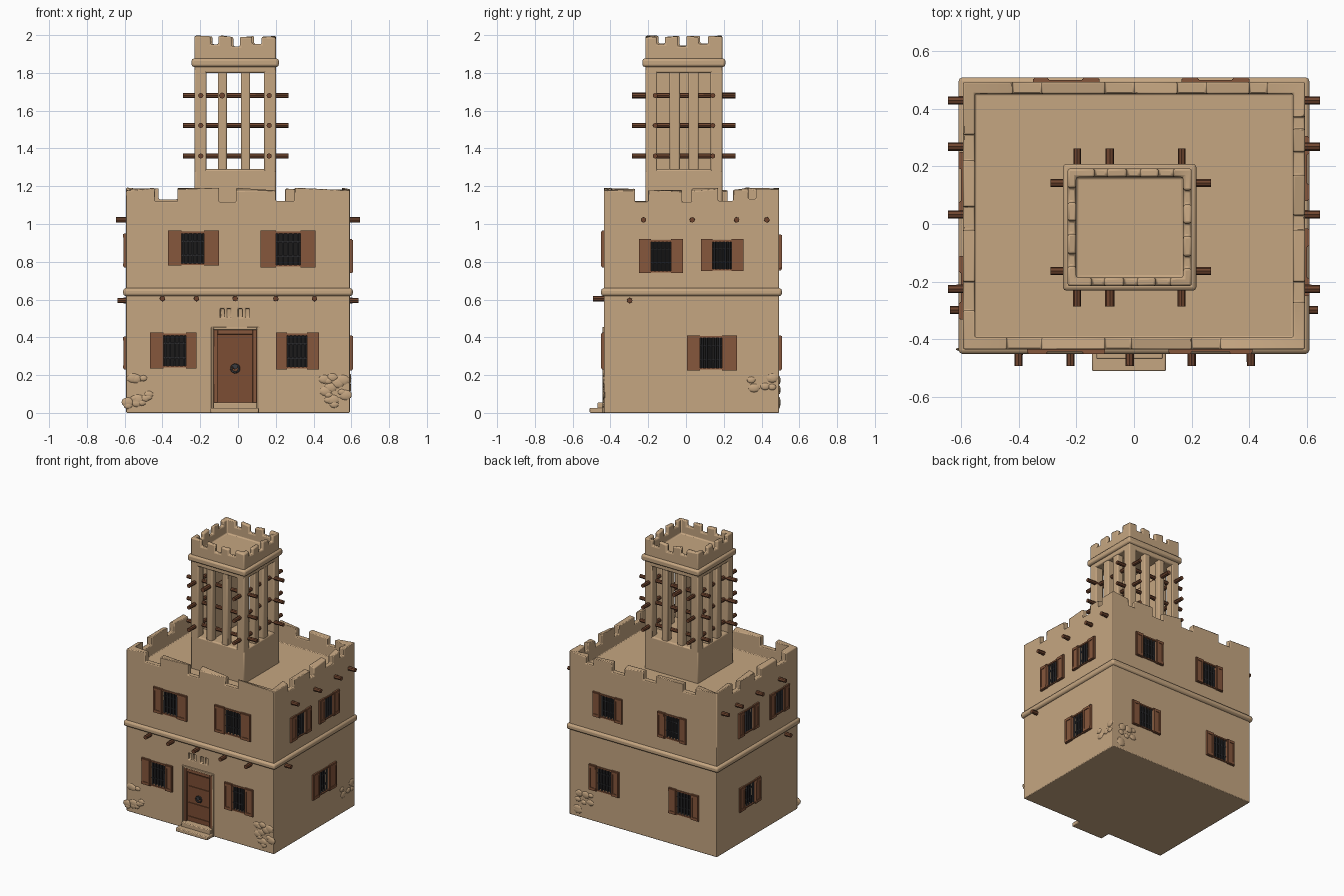
import bpy, bmesh, math, random
from mathutils import Matrix, Vector

if "Cube" in bpy.data.objects:
    bpy.data.objects.remove(bpy.data.objects["Cube"])

random.seed(4)

def mat(name, rgb):
    m = bpy.data.materials.new(name)
    m.diffuse_color = (*rgb, 1)
    m.use_nodes = True
    m.node_tree.nodes["Principled BSDF"].inputs["Base Color"].default_value = m.diffuse_color
    return m

PLASTER = mat("sand plaster", (0.56, 0.38, 0.22))
SHUTTER = mat("shutter wood", (0.24, 0.095, 0.045))
DOOR = mat("door wood", (0.20, 0.075, 0.033))
BEAM = mat("beam wood", (0.16, 0.06, 0.028))
IRON = mat("dark iron", (0.045, 0.045, 0.05))
VOID = mat("window dark", (0.012, 0.011, 0.011))

# ---------- helpers ----------
def box(bm, x0, x1, y0, y1, z0, z1):
    m = Matrix.LocRotScale(((x0 + x1) / 2, (y0 + y1) / 2, (z0 + z1) / 2), None,
                           (abs(x1 - x0), abs(y1 - y0), abs(z1 - z0)))
    return bmesh.ops.create_cube(bm, size=1, matrix=m)["verts"]

def rod(bm, a, b, r, n=8):
    a, b = Vector(a), Vector(b)
    q = (b - a).to_track_quat('Z', 'Y')
    bmesh.ops.create_cone(bm, cap_ends=True, segments=n, radius1=r, radius2=r * 0.95,
                          depth=(b - a).length, matrix=Matrix.LocRotScale((a + b) / 2, q, None))

def finish(bm, name, material, bevel=0.0):
    me = bpy.data.meshes.new(name)
    bm.to_mesh(me)
    bm.free()
    ob = bpy.data.objects.new(name, me)
    bpy.context.collection.objects.link(ob)
    me.materials.append(material)
    if bevel:
        add_bevel(ob, bevel)
    return ob

def add_bevel(ob, width):
    b = ob.modifiers.new("soft edges", 'BEVEL')
    b.width, b.segments, b.limit_method = width, 2, 'ANGLE'

def cut(ob, bm):
    """Subtract the boxes in bm, then delete the cutter."""
    c = finish(bm, "cutter", PLASTER)
    c.hide_render = True
    m = ob.modifiers.new("cut", 'BOOLEAN')
    m.operation, m.object, m.solver = 'DIFFERENCE', c, 'EXACT'
    bpy.context.view_layer.objects.active = ob
    bpy.ops.object.modifier_apply(modifier=m.name)
    bpy.data.objects.remove(c)

def ragged(ob, z, amount):
    """Uneven worn tops."""
    for v in ob.data.vertices:
        if v.co.z > z:
            v.co.z -= random.uniform(0, amount)

# walls: u runs along the wall, o points out of it
X, Y0, Y1 = 0.592, -0.434, 0.492
def at(side, u, o, z):
    return {"front": (u, Y0 - o, z), "back": (u, Y1 + o, z),
            "right": (X + o, u, z), "left": (-X - o, u, z)}[side]

def wall_box(bm, side, u0, u1, o0, o1, z0, z1):
    a, b = at(side, u0, o0, z0), at(side, u1, o1, z1)
    return box(bm, *[f(p) for p in zip(a, b) for f in (min, max)])

def hollow_box(bm, x0, x1, y0, y1, z0, z1, wall, floor):
    """Box with an open tray on top."""
    box(bm, x0, x1, y0, y1, z0, z1)
    top = max(bm.faces, key=lambda f: f.calc_center_median().z)
    bmesh.ops.inset_region(bm, faces=[top], thickness=wall)
    r = bmesh.ops.extrude_discrete_faces(bm, faces=[top])
    for v in r["faces"][0].verts:
        v.co.z = floor

# ---------- windows: side, shutter extent, grille extent, heights ----------
windows = [
    ("front", -0.37, -0.10, -0.30, -0.18, 0.78, 0.965), ("front", 0.12, 0.41, 0.20, 0.33, 0.77, 0.965),
    ("front", -0.465, -0.22, -0.395, -0.275, 0.235, 0.425), ("front", 0.20, 0.43, 0.26, 0.365, 0.23, 0.425),
    ("right", -0.25, -0.015, -0.185, -0.08, 0.74, 0.92), ("right", 0.08, 0.305, 0.14, 0.24, 0.75, 0.92),
    ("right", 0.005, 0.27, 0.075, 0.19, 0.225, 0.41),
    ("left", 0.02, 0.25, 0.08, 0.19, 0.77, 0.95), ("left", -0.33, -0.11, -0.27, -0.17, 0.77, 0.95),
    ("left", 0.0, 0.24, 0.06, 0.18, 0.23, 0.405),
    ("back", 0.165, 0.40, 0.225, 0.34, 0.765, 0.945), ("back", -0.35, -0.12, -0.295, -0.18, 0.755, 0.94),
    ("back", 0.19, 0.43, 0.25, 0.37, 0.225, 0.41), ("back", -0.45, -0.21, -0.39, -0.27, 0.225, 0.41)]

# ---------- house body with roof tray, notched parapet and niches ----------
bm = bmesh.new()
hollow_box(bm, -X, X, Y0, Y1, 0, 1.195, 0.058, 1.05)
body = finish(bm, "house_body", PLASTER)
notches = {"front": [(-.44, -.32), (-.10, -.01), (.2, .30)],
           "right": [(-.27, -.2), (-.02, .03), (.17, .25), (.33, .37)],
           "back": [(-.42, -.32), (-.1, 0), (.15, .25), (.4, .46)],
           "left": [(-.3, -.2), (-.02, .06), (.22, .31)]}
bm = bmesh.new()
for side, spans in notches.items():
    for u0, u1 in spans:
        wall_box(bm, side, u0, u1, -0.1, 0.05, random.uniform(1.115, 1.135), 1.3)
for s, a, b, g0, g1, z0, z1 in windows:
    wall_box(bm, s, g0, g1, -0.03, 0.05, z0 + 0.008, z1 - 0.008)
wall_box(bm, "front", -0.13, 0.10, -0.03, 0.05, 0.03, 0.44)
for u in (-0.083, -0.048, 0.012, 0.05):          # vent slots above the door
    wall_box(bm, "front", u - 0.011, u + 0.011, -0.015, 0.05, 0.505, 0.552)
cut(body, bm)
ragged(body, 1.18, 0.025)
add_bevel(body, 0.009)

# ---------- ledge between the floors ----------
bm = bmesh.new()
box(bm, -X - .016, X + .016, Y0 - .016, Y1 + .016, 0.618, 0.66)
finish(bm, "floor_ledge", PLASTER, 0.014)

# ---------- worn stones in the plaster near the ground ----------
bm = bmesh.new()
for s, u, n in (("front", -0.53, 12), ("front", 0.51, 14), ("right", 0.40, 6), ("back", 0.48, 9)):
    for i in range(n):
        p = at(s, u + random.uniform(-.06, .06), 0, random.uniform(.03, .19))
        r = random.uniform(.016, .028)
        sc = (r * 1.3, .008, r) if s in ("front", "back") else (.008, r * 1.3, r)
        bmesh.ops.create_icosphere(bm, subdivisions=2, radius=1, matrix=Matrix.LocRotScale(p, None, sc))
finish(bm, "worn_stones", PLASTER)

# ---------- window parts ----------
panes, bars, shutters = bmesh.new(), bmesh.new(), bmesh.new()
for s, a, b, g0, g1, z0, z1 in windows:
    wall_box(panes, s, g0, g1, -0.031, -0.024, z0 + .008, z1 - .008)
    for i in range(5):
        u = g0 + (g1 - g0) * (i + 0.5) / 5
        rod(bars, at(s, u, -0.004, z0 + .008), at(s, u, -0.004, z1 - .008), 0.006, 6)
    for k in (0.3, 0.7):
        z = z0 + (z1 - z0) * k
        wall_box(bars, s, g0, g1, -0.012, -0.006, z - .004, z + .004)
    wall_box(shutters, s, g0, g1, -0.01, 0.007, z1 - .014, z1 - .004)
    wall_box(shutters, s, g0, g1, -0.01, 0.007, z0 + .004, z0 + .012)
    for p, q in ((a, g0), (g1, b)):              # open leaf with rails and stiles
        wall_box(shutters, s, p, q, -0.004, 0.011, z0, z1)
        for z in (z0 + .004, z1 - .022):
            wall_box(shutters, s, p + .003, q - .003, 0, 0.016, z, z + .018)
        for u in (p + .003, q - .015):
            wall_box(shutters, s, u, u + .012, 0, 0.0155, z0 + .004, z1 - .004)
finish(panes, "window_panes", VOID)
finish(bars, "window_bars", IRON)
finish(shutters, "window_shutters", SHUTTER)

# ---------- door, frame, ring and steps ----------
bm = bmesh.new()
wall_box(bm, "front", -0.108, 0.078, -0.031, -0.012, 0.03, 0.42)
for z in (0.07, 0.17, 0.29, 0.385):
    wall_box(bm, "front", -0.10, 0.07, -0.02, -0.007, z, z + 0.022)
finish(bm, "door_leaf", DOOR)
bm = bmesh.new()
wall_box(bm, "front", -0.13, -0.108, -0.03, 0.004, 0.03, 0.44)
wall_box(bm, "front", 0.078, 0.10, -0.03, 0.004, 0.03, 0.44)
wall_box(bm, "front", -0.108, 0.078, -0.03, 0.004, 0.415, 0.44)
finish(bm, "door_frame", SHUTTER, 0.003)
bm = bmesh.new()
wall_box(bm, "front", -0.142, -0.13, -0.01, 0.008, 0, 0.455)
wall_box(bm, "front", 0.10, 0.112, -0.01, 0.008, 0, 0.455)
wall_box(bm, "front", -0.13, 0.10, -0.01, 0.008, 0.44, 0.455)
finish(bm, "door_surround", PLASTER, 0.003)
bm = bmesh.new()
c = Vector(at("front", -0.015, -0.004, 0.235))
for i in range(12):
    p, q = [c + Vector((math.cos(t), 0, math.sin(t))) * 0.021
            for t in (i * math.pi / 6, (i + 1) * math.pi / 6)]
    rod(bm, p, q, 0.006, 6)
rod(bm, c + Vector((0, .012, .008)), c + Vector((0, -.008, .008)), 0.013, 10)
finish(bm, "door_ring", IRON)
bm = bmesh.new()
box(bm, -0.145, 0.11, -0.51, Y0 + .02, 0, 0.026)
box(bm, -0.13, 0.10, -0.468, Y0 + .03, 0, 0.056)
finish(bm, "door_steps", PLASTER, 0.005)

# ---------- roof and floor beam ends ----------
bm = bmesh.new()
for u in (-0.4, -0.22, -0.015, 0.2, 0.405):
    rod(bm, at("front", u, -0.03, 0.605), at("front", u, 0.058, 0.605), 0.015)
for s in ("left", "right"):
    for u in (-0.225, 0.033, 0.268, 0.428):
        rod(bm, at(s, u, -0.03, 1.022), at(s, u, 0.053, 1.022), 0.015)
    rod(bm, at(s, -0.298, -0.03, 0.595), at(s, -0.298, 0.045, 0.595), 0.015)
finish(bm, "beam_ends", BEAM)

# ---------- wind tower ----------
TX0, TX1, TY0, TY1 = -0.23, 0.20, -0.215, 0.192
bm = bmesh.new()
box(bm, TX0, TX1, TY0, TY1, 1.04, 1.29)
finish(bm, "tower_base", PLASTER, 0.009)

bm = bmesh.new()
D = 0.062
for x in (TX0, TX1 - D):                          # corner posts
    for y in (TY0, TY1 - D):
        box(bm, x, x + D, y, y + D, 1.27, 1.82)
for y in (TY0 + .004, TY1 - .052):                # slim posts front and back
    for x in (-0.083, 0.04):
        box(bm, x - .024, x + .024, y, y + .048, 1.27, 1.82)
for x in (TX0 + .004, TX1 - .052):                # slim posts on the sides
    for y in (-0.06, 0.04):
        box(bm, x, x + .048, y - .027, y + .027, 1.27, 1.82)
finish(bm, "tower_posts", PLASTER, 0.007)
bm = bmesh.new()
box(bm, -0.098, -0.07, TY0 + .03, TY1 - .03, 1.27, 1.82)
finish(bm, "tower_partition", PLASTER)

bm = bmesh.new()
box(bm, TX0 - .016, TX1 + .016, TY0 - .016, TY1 + .016, 1.832, 1.876)
finish(bm, "tower_ledge", PLASTER, 0.012)
bm = bmesh.new()
hollow_box(bm, TX0, TX1, TY0, TY1, 1.80, 2.0, 0.042, 1.89)
crown = finish(bm, "tower_crown", PLASTER)
bm = bmesh.new()
for t in (-0.125, -0.012, 0.10):
    w, z = random.uniform(.018, .026), random.uniform(1.94, 1.955)
    box(bm, t - w, t + w, TY0 - .05, TY0 + .06, z, 2.1)
    box(bm, t - w + .01, t + w + .01, TY1 - .06, TY1 + .05, z, 2.1)
    box(bm, TX0 - .05, TX0 + .06, t - w, t + w, z + .004, 2.1)
    box(bm, TX1 - .06, TX1 + .05, t - w - .008, t + w - .008, z, 2.1)
cut(crown, bm)
ragged(crown, 1.98, 0.014)
max(crown.data.vertices, key=lambda v: v.co.z).co.z = 2.0
add_bevel(crown, 0.008)

# ---------- beams through the tower ----------
bm = bmesh.new()
for z in (1.36, 1.522, 1.68):
    for x in (-0.197, 0.165):
        rod(bm, (x, -0.285, z), (x, 0.262, z), 0.014)
    for y in (-0.163, 0.142):
        rod(bm, (-0.29, y, z), (0.267, y, z), 0.014)
rod(bm, (-0.084, -0.285, 1.68), (-0.084, 0.262, 1.68), 0.016)
finish(bm, "tower_beams", BEAM)

# ---------- shading ----------
bpy.ops.object.select_all(action='SELECT')
bpy.ops.object.shade_smooth_by_angle(angle=math.radians(35))
